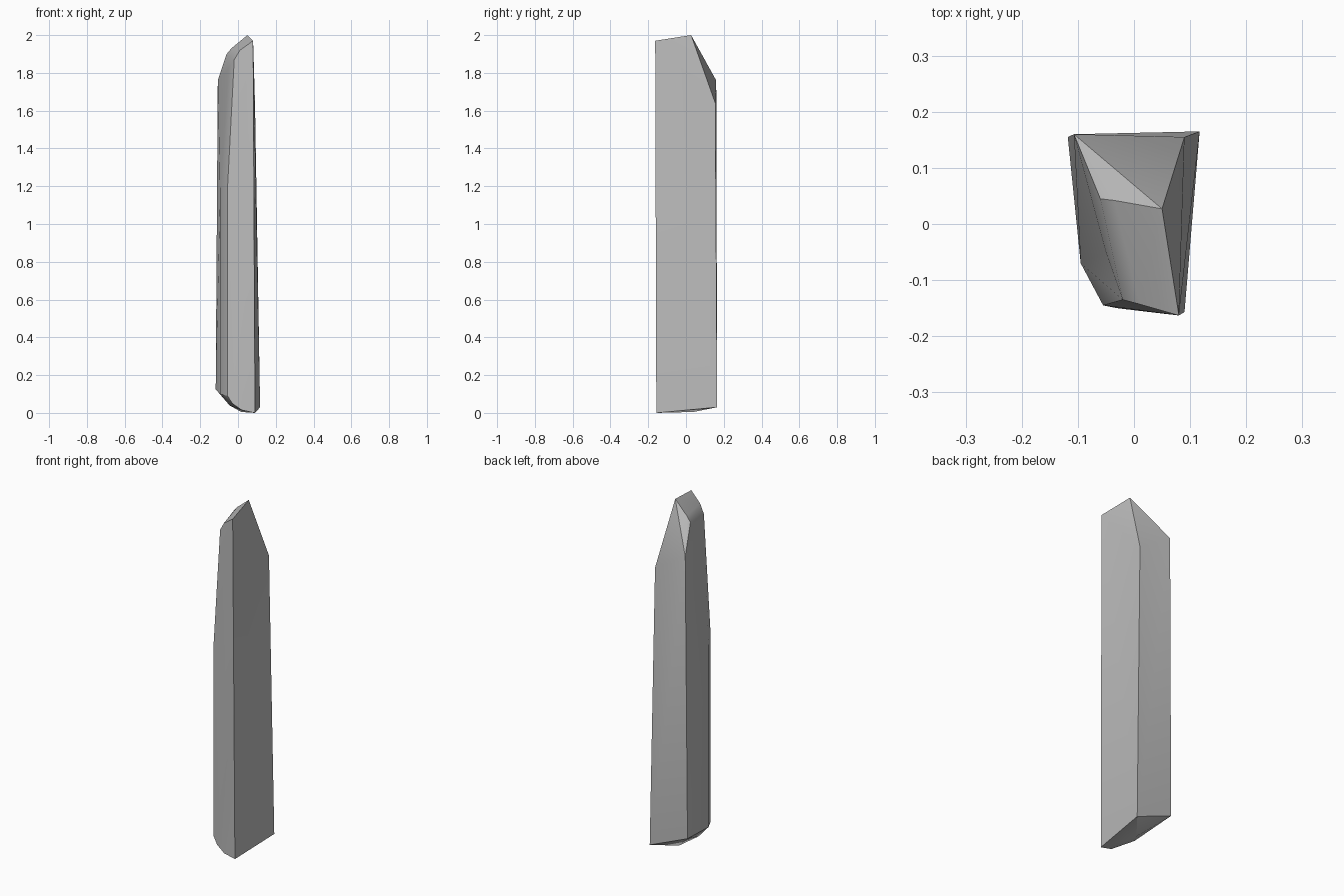
import bpy
import bmesh
import math

default_cube = bpy.data.objects.get("Cube")
if default_cube:
    bpy.data.objects.remove(default_cube, do_unlink=True)


def make_material(name, colour):
    material = bpy.data.materials.new(name)
    material.use_nodes = True
    material.diffuse_color = colour
    shader = material.node_tree.nodes["Principled BSDF"]
    shader.inputs["Base Color"].default_value = colour
    return material


def convex_part(name, corners, material, smooth_angle):
    """Wrap a faceted solid around its corner points."""
    bm = bmesh.new()
    for corner in corners:
        bm.verts.new(corner)
    hull = bmesh.ops.convex_hull(bm, input=bm.verts[:])
    spare = {v for v in hull["geom_interior"] + hull["geom_unused"]
             if isinstance(v, bmesh.types.BMVert)}
    bmesh.ops.delete(bm, geom=list(spare), context="VERTS")
    bmesh.ops.recalc_face_normals(bm, faces=bm.faces[:])
    mesh = bpy.data.meshes.new(name)
    bm.to_mesh(mesh)
    bm.free()
    mesh.materials.append(material)
    part = bpy.data.objects.new(name, mesh)
    bpy.context.collection.objects.link(part)
    bpy.ops.object.select_all(action="DESELECT")
    part.select_set(True)
    bpy.context.view_layer.objects.active = part
    bpy.ops.object.shade_smooth_by_angle(angle=smooth_angle)
    return part


# Long corner edges of the shard, each from its foot to its top
long_edges = [
    [(.09, -.157, 0), (.08, -.163, 1.97)],
    [(.117, .165, .03), (.09, .155, 1.64)],
    [(-.118, .155, .125), (-.107, .16, 1.76)],
    [(-.095, -.07, .1), (-.095, -.07, 1.15)],
    [(-.055, -.145, .09), (-.055, -.145, 1.2)],
]

# Chipped underside
foot_chips = [(.017, .04, .005), (-.045, -.05, .04),
              (-.03, -.15, .05), (.02, -.156, .015)]

# Peak and the worn shoulder running down its front right side
peak_chips = [(.05, .027, 2), (-.06, .045, 1.9), (-.035, .042, 1.93),
              (-.05, -.05, 1.82), (-.02, -.135, 1.87), (.01, -.143, 1.92)]

corners = [point for edge in long_edges for point in edge]
stone = make_material("grey stone", (.5, .5, .5, 1))
convex_part("stone_shard", corners + foot_chips + peak_chips, stone,
            math.radians(25))
